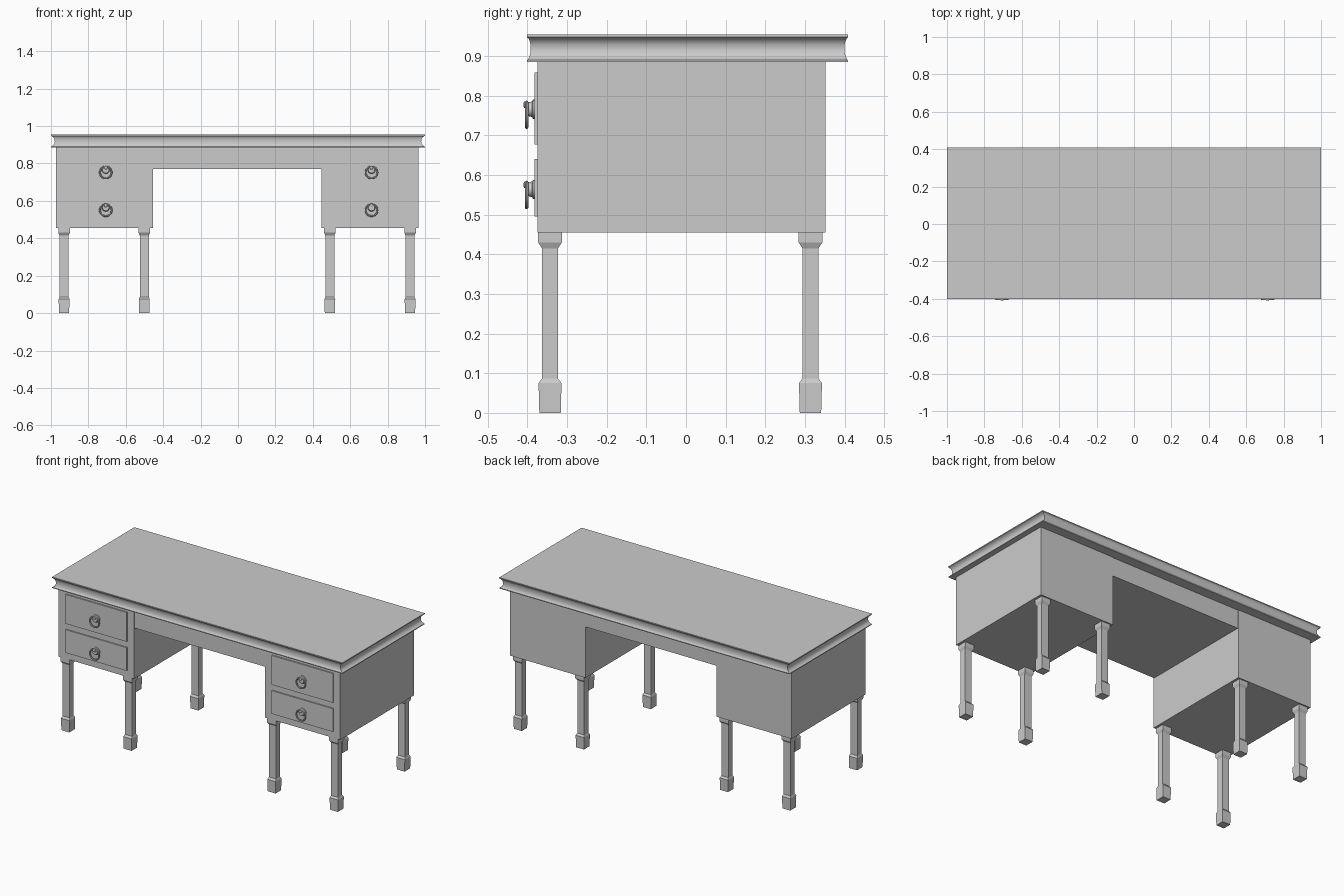
import bpy, bmesh, math
from mathutils import Matrix

if "Cube" in bpy.data.objects:
    bpy.data.objects.remove(bpy.data.objects["Cube"])


def finish(bm, name, smooth=False):
    bmesh.ops.recalc_face_normals(bm, faces=bm.faces)
    me = bpy.data.meshes.new(name)
    bm.to_mesh(me)
    bm.free()
    ob = bpy.data.objects.new(name, me)
    bpy.context.collection.objects.link(ob)
    if smooth:
        bpy.ops.object.select_all(action='DESELECT')
        ob.select_set(True)
        bpy.context.view_layer.objects.active = ob
        bpy.ops.object.shade_smooth_by_angle(angle=math.radians(35))
    return ob


def box(name, x0, x1, y0, y1, z0, z1):
    bm = bmesh.new()
    bmesh.ops.create_cube(bm, size=1)
    for v in bm.verts:
        v.co = ((x0 + x1) / 2 + v.co.x * (x1 - x0),
                (y0 + y1) / 2 + v.co.y * (y1 - y0),
                (z0 + z1) / 2 + v.co.z * (z1 - z0))
    return finish(bm, name)


def loft(bm, rings):
    """Skin a list of equal-length point rings and cap both ends."""
    loops = [[bm.verts.new(p) for p in r] for r in rings]
    n = len(loops[0])
    for a, b in zip(loops, loops[1:]):
        for i in range(n):
            j = (i + 1) % n
            bm.faces.new((a[i], a[j], b[j], b[i]))
    bm.faces.new(loops[0])
    bm.faces.new(loops[-1])


def rect(cx, cy, hx, hy, z):
    return [(cx - hx, cy - hy, z), (cx + hx, cy - hy, z),
            (cx + hx, cy + hy, z), (cx - hx, cy + hy, z)]


def circle_y(cx, cz, r, y, n=24):
    return [(cx + r * math.cos(2 * math.pi * i / n), y,
             cz + r * math.sin(2 * math.pi * i / n)) for i in range(n)]


# Table top with hollow moulded edge
bm = bmesh.new()
edge = [(0.885, 0.001), (0.890, 0.001), (0.893, 0.007), (0.899, 0.014),
        (0.908, 0.019), (0.919, 0.0205), (0.930, 0.019), (0.939, 0.014),
        (0.945, 0.007), (0.948, 0), (0.954, 0)]
loft(bm, [rect(0, 0.004, 1 - d, 0.405 - 0.45 * d, z) for z, d in edge])
finish(bm, "table_top", True)

# Solid section over the kneehole
box("kneehole_apron", -0.457, 0.45, -0.37, 0.348, 0.77, 0.886)


def leg(name, cx, cy):
    # square block foot, slim shaft, block at the top
    bm = bmesh.new()
    prof = [(0, .027, .027), (.075, .029, .029), (.087, .024, .020),
            (.415, .024, .020), (.430, .031, .030), (.458, .031, .030)]
    loft(bm, [rect(cx, cy, hx, hy, z) for z, hx, hy in prof])
    finish(bm, name)


def pull(name, cx, cz):
    # turned rosette with a small stud
    bm = bmesh.new()
    loft(bm, [circle_y(cx, cz + 0.014, r, y) for y, r in
              [(-.380, .024), (-.386, .024), (-.388, .020), (-.394, .018),
               (-.399, .017), (-.400, .010)]])
    loft(bm, [circle_y(cx, cz + 0.025, r, y, 16) for y, r in
              [(-.396, .007), (-.403, .007), (-.404, .009), (-.408, .008),
               (-.410, .004)]])
    finish(bm, name + "_rosette", True)
    # hanging ring
    bm = bmesh.new()
    n, m, R, r = 32, 8, 0.0315, 0.0045
    g = [[bm.verts.new((cx + (R + r * math.cos(b)) * math.cos(a),
                        -0.402 + r * math.sin(b),
                        cz + (R + r * math.cos(b)) * math.sin(a)))
          for b in [2 * math.pi * k / m for k in range(m)]]
         for a in [2 * math.pi * k / n for k in range(n)]]
    for i in range(n):
        for k in range(m):
            p, q = g[i], g[(i + 1) % n]
            bm.faces.new((p[k], q[k], q[(k + 1) % m], p[(k + 1) % m]))
    finish(bm, name + "_ring", True)


# Two identical pedestals, the right one shifted along x
for side, dx in (("left", 0), ("right", 1.421)):
    box(side + "_cabinet", -0.974 + dx, -0.455 + dx, -0.374, 0.352, 0.455, 0.886)
    for label, z0, z1, kz in (("upper", .677, .859, .752), ("lower", .496, .640, .550)):
        box(f"{side}_{label}_drawer", -0.922 + dx, -0.50 + dx, -0.382, -0.36, z0, z1)
        pull(f"{side}_{label}_pull", -0.707 + dx, kz)
    for row, y in (("front", -0.343), ("back", 0.314)):
        for pos, x in (("a", -0.93), ("b", -0.501)):
            leg(f"{side}_{row}_leg_{pos}", x + dx, y)
